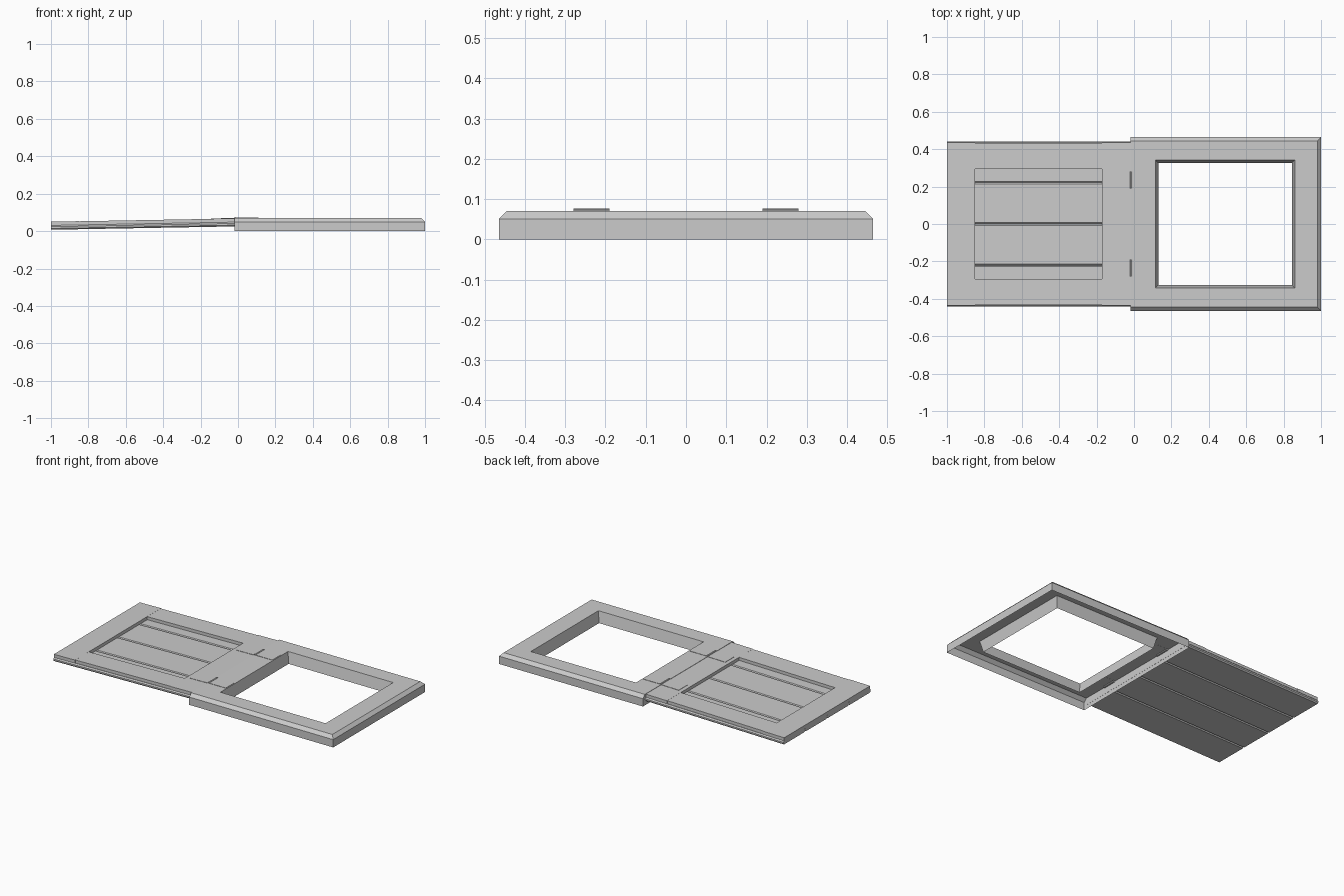
import bpy, bmesh, math
from mathutils import Matrix

if "Cube" in bpy.data.objects:
    bpy.data.objects.remove(bpy.data.objects["Cube"])

# door leaf pivots at the hinge line and tilts slightly down to the left
TILT = Matrix.Translation((-0.02, 0, 0.068)) @ Matrix.Rotation(-0.018, 4, 'Y')


def finish(bm, name, matrix=None):
    bmesh.ops.recalc_face_normals(bm, faces=bm.faces)
    mesh = bpy.data.meshes.new(name)
    bm.to_mesh(mesh)
    bm.free()
    ob = bpy.data.objects.new(name, mesh)
    bpy.context.collection.objects.link(ob)
    if matrix:
        ob.matrix_world = matrix
    return ob


def box(name, x, y, z, matrix=None, bevel=0):
    bm = bmesh.new()
    bmesh.ops.create_cube(bm, size=1)
    for v in bm.verts:
        v.co = [lo + (c + 0.5) * (hi - lo) for c, (lo, hi) in zip(v.co, (x, y, z))]
    if bevel:  # chamfer only the edges running along x
        edges = [e for e in bm.edges
                 if abs(e.verts[0].co.x - e.verts[1].co.x) > 1e-4]
        bmesh.ops.bevel(bm, geom=edges, offset=bevel, segments=1, affect='EDGES')
    return finish(bm, name, matrix)


# hatch frame: hollow open-bottomed shell, chamfered on three sides
bm = bmesh.new()
rings = [(-0.02, 1.0, 0.465, 0), (-0.02, 1.0, 0.465, 0.05),
         (-0.02, 0.98, 0.445, 0.07), (0.115, 0.86, 0.342, 0.07),
         (0.13, 0.845, 0.327, 0)]
loops = [[bm.verts.new(p) for p in ((a, -h, z), (b, -h, z), (b, h, z), (a, h, z))]
         for a, b, h, z in rings]
for low, high in zip(loops, loops[1:]):
    for i in range(4):
        j = (i + 1) % 4
        bm.faces.new((low[i], low[j], high[j], high[i]))
finish(bm, "hatch_frame")

# door planks
for i in range(4):
    y0 = -0.442 + i * 0.221
    box(f"door_plank_{i + 1}", (-0.98, 0), (y0, y0 + 0.221), (-0.043, -0.02),
        TILT, 0.007)

# door stiles and rails on top of the planks
box("door_end_batten", (-0.98, -0.83), (-0.435, 0.435), (-0.021, 0), TILT)
box("door_hinge_batten", (-0.15, 0), (-0.435, 0.435), (-0.021, 0), TILT)
for side, s in (("front", -1), ("back", 1)):
    box(f"door_rail_{side}", (-0.83, -0.15), sorted((s * 0.295, s * 0.432)),
        (-0.021, -0.0005), TILT)

    # hinges: two leaves and a barrel
    y = sorted((s * 0.19, s * 0.28))
    box(f"hinge_frame_leaf_{side}", (-0.015, 0.11), y, (0.0695, 0.072))
    box(f"hinge_door_leaf_{side}", (-0.125, 0.005), y, (-0.001, 0.002), TILT)
    bm = bmesh.new()
    bmesh.ops.create_cone(bm, cap_ends=True, segments=8, radius1=0.007,
                          radius2=0.007, depth=0.09)
    finish(bm, f"hinge_barrel_{side}",
           Matrix.Translation((-0.014, s * 0.235, 0.069))
           @ Matrix.Rotation(math.pi / 2, 4, 'X'))
